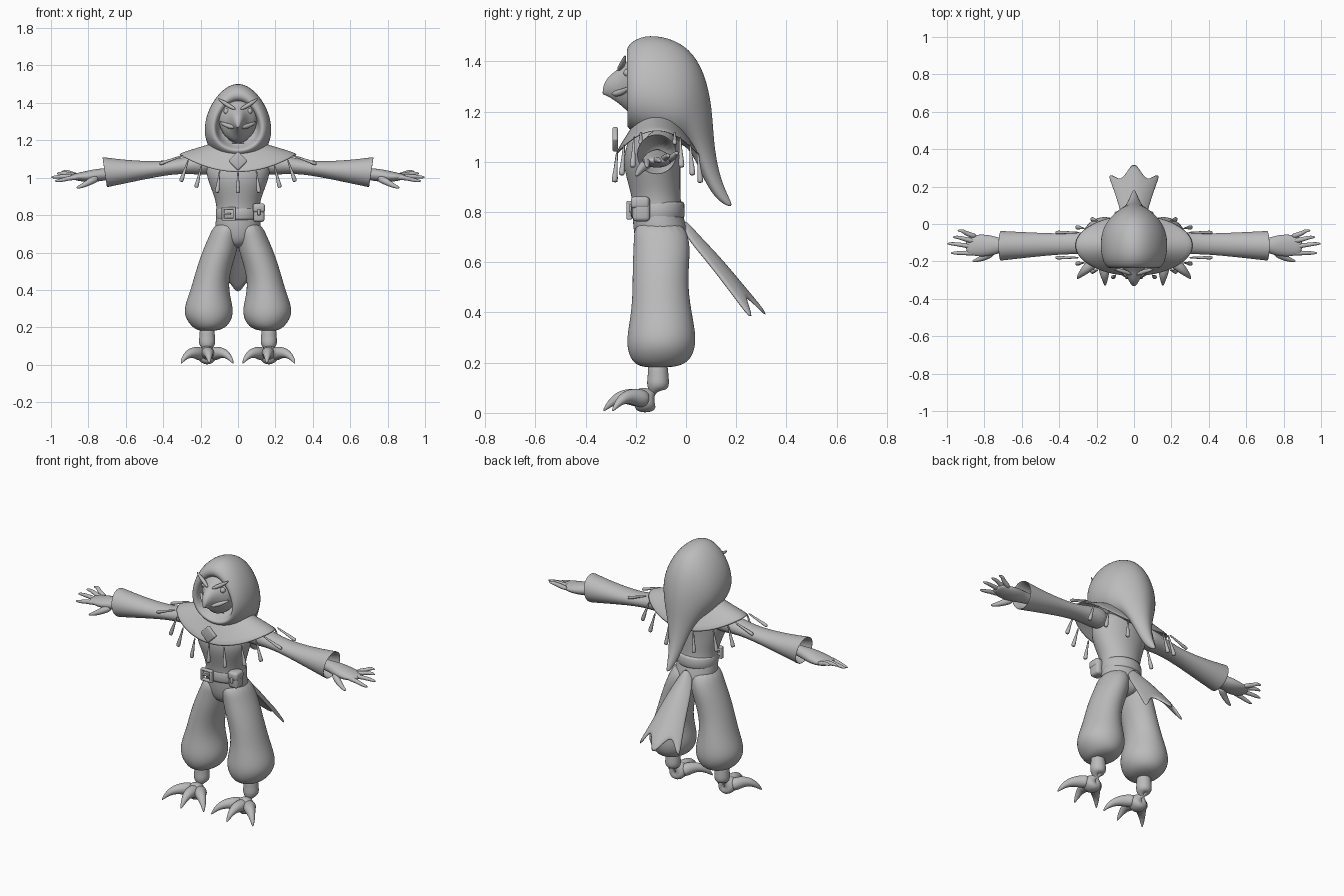
import bpy, bmesh
from math import sin, cos, pi, radians
from mathutils import Vector, Matrix

cube = bpy.data.objects.get("Cube")
if cube:
    bpy.data.objects.remove(cube, do_unlink=True)

grey = bpy.data.materials.new("plain grey")
grey.use_nodes = True
grey.diffuse_color = (0.5, 0.5, 0.5, 1)
grey.node_tree.nodes["Principled BSDF"].inputs["Base Color"].default_value = (0.5, 0.5, 0.5, 1)


def finish(name, bm, mirror=False, thick=0, levels=2, bevel=0):
    """Turn a bmesh into a smooth grey object with the usual modifiers."""
    bmesh.ops.recalc_face_normals(bm, faces=bm.faces)
    for face in bm.faces:
        face.smooth = True
    mesh = bpy.data.meshes.new(name)
    bm.to_mesh(mesh)
    bm.free()
    mesh.materials.append(grey)
    obj = bpy.data.objects.new(name, mesh)
    bpy.context.collection.objects.link(obj)
    if thick:
        obj.modifiers.new("thickness", "SOLIDIFY").thickness = thick
    if bevel:
        mod = obj.modifiers.new("bevel", "BEVEL")
        mod.width, mod.segments = bevel, 3
    if levels:
        mod = obj.modifiers.new("smooth", "SUBSURF")
        mod.levels = mod.render_levels = levels
    if mirror:
        obj.modifiers.new("mirror", "MIRROR")
    return obj


def oval(centre, a, b, sides=16, egg=0):
    """Ring of points; egg widens the side opposite to b."""
    c, a, b = Vector(centre), Vector(a), Vector(b)
    angles = [2 * pi * i / sides for i in range(sides)]
    return [c + a * cos(t) * (1 - egg * sin(t)) + b * sin(t) for t in angles]


def skin(name, rings, closed=True, caps=True, **options):
    """Join neighbouring rings with quads."""
    bm = bmesh.new()
    rows = [[bm.verts.new(p) for p in ring] for ring in rings]
    for low, high in zip(rows, rows[1:]):
        n = len(low)
        for i in range(n if closed else n - 1):
            j = (i + 1) % n
            bm.faces.new((low[i], low[j], high[j], high[i]))
    if caps and closed:
        bm.faces.new(rows[0])
        bm.faces.new(rows[-1])
    return finish(name, bm, **options)


def tube(name, points, sides=8, flat=1, **options):
    """Round limb through points of (x, y, z, radius)."""
    path = [Vector(p[:3]) for p in points]
    rings = []
    for i, p in enumerate(points):
        along = (path[min(i + 1, len(path) - 1)] - path[max(i - 1, 0)]).normalized()
        ref = Vector((0, 0, 1)) if abs(along.z) < 0.8 else Vector((0, 1, 0))
        a = along.cross(ref).normalized()
        rings.append(oval(path[i], a * p[3], along.cross(a) * p[3] * flat, sides))
    return skin(name, rings, **options)


def box(name, centre, size, bevel, turn=0, levels=0):
    bm = bmesh.new()
    bmesh.ops.create_cube(bm, size=1)
    place = Matrix.Translation(centre) @ Matrix.Rotation(turn, 4, "Y") @ Matrix.Diagonal((*size, 1))
    bmesh.ops.transform(bm, matrix=place, verts=bm.verts)
    return finish(name, bm, bevel=bevel, levels=levels)


def upright(rows):
    """Horizontal rings from (z, left x, right x, front y, back y)."""
    return [oval(((l + r) / 2, (f + k) / 2, z), ((r - l) / 2, 0, 0), (0, (k - f) / 2, 0))
            for z, l, r, f, k in rows]


# Torso
torso = [(.62, .06, -.18, -.01), (.7, .13, -.21, .02), (.78, .12, -.215, -.01),
         (.85, .115, -.215, -.02), (.92, .137, -.235, -.02), (1, .17, -.255, -.02),
         (1.07, .18, -.24, -.01), (1.15, .12, -.2, -.03)]
skin("torso", upright([(z, -w, w, f, k) for z, w, f, k in torso]))

# Baggy trousers
leg = [(.77, -.02, .12, -.21, -.01), (.68, -.01, .16, -.21, .02), (.6, .005, .195, -.215, .015),
       (.5, .04, .228, -.215, .01), (.4, .05, .255, -.22, .025), (.3, .02, .295, -.24, .045),
       (.24, .03, .28, -.235, .035), (.195, .065, .24, -.21, .005), (.18, .12, .205, -.165, -.06)]
skin("trouser_legs", upright(leg), mirror=True)

# Clawed feet
tube("ankles", [(.165, -.115, .21, .045), (.165, -.11, .15, .04), (.165, -.112, .09, .055),
                (.165, -.13, .055, .055), (.165, -.17, .05, .055), (.165, -.21, .05, .04)],
     sides=12, mirror=True)
for label, shift, reach in (("inner", -1, .8), ("middle", -.08, 1), ("outer", 1, .8)):
    tube(label + "_toes", [(.165 + shift * .02, -.15, .05, .045),
                           (.165 + shift * .06, -.15 - reach * .08, .068, .036),
                           (.165 + shift * .1, -.15 - reach * .125, .06, .025),
                           (.165 + shift * .128, -.15 - reach * .16, .03, .013),
                           (.165 + shift * .14, -.15 - reach * .18, .006, .003)], mirror=True)

# Sleeves with hollow cuffs
sleeve = [(.13, 1.075, .07, .07), (.25, 1.07, .062, .05), (.34, 1.057, .056, .038),
          (.45, 1.045, .06, .043), (.58, 1.035, .07, .06), (.7, 1.03, .08, .08),
          (.715, 1.03, .082, .083), (.712, 1.03, .074, .075), (.6, 1.03, .05, .045)]
skin("sleeves", [oval((x, -.095 - x * .03, z), (0, w, 0), (h * .15, 0, h))
                 for x, z, w, h in sleeve], mirror=True)

# Hands
palm = [(.6, 1.025, .03, .03), (.7, 1.02, .035, .032), (.76, 1.012, .057, .037),
        (.82, 1.005, .063, .03), (.87, 1.005, .055, .019), (.9, 1.005, .04, .01)]
skin("palms", [oval((x, -.115, z), (0, w, 0), (0, 0, h), 12) for x, z, w, h in palm], mirror=True)
fingers = [("little", -.067, -.035, .945, 1.035), ("ring", -.095, -.07, .97, 1.025),
           ("middle", -.125, -.105, 1, 1.005), ("index", -.155, -.155, .98, .985)]
for label, start, end, tip, z in fingers:
    mid = (start + end) / 2
    tube(label + "_fingers", [(.84, start, 1.005, .017), (.9, mid, (z + 1.012) / 2, .013),
                              (tip - .03, end, z, .011), (tip, end, z - .003, .005)], mirror=True)
tube("thumbs", [(.75, -.145, 1, .025), (.79, -.175, .98, .02), (.83, -.19, .957, .014),
                (.865, -.2, .945, .006)], mirror=True)

# Hood: each ring runs from a top point to a bottom point in the middle plane
hood = [(-.13, 1.38, -.13, 1.2, .1), (-.215, 1.41, -.215, 1.16, .112), (-.238, 1.43, -.24, 1.145, .125),
        (-.235, 1.47, -.225, 1.125, .15), (-.17, 1.51, -.18, 1.1, .175), (-.07, 1.5, -.11, 1.08, .18),
        (.015, 1.455, -.05, 1.07, .165), (.075, 1.36, -.02, 1.07, .135), (.105, 1.22, .01, 1.05, .1),
        (.11, 1.08, .04, 1, .065), (.132, .95, .075, .92, .04), (.165, .87, .12, .85, .022),
        (.187, .825, .17, .82, .008)]
skin("hood", [oval((0, (ty + by) / 2, (tz + bz) / 2), (w, 0, 0), (0, (ty - by) / 2, (tz - bz) / 2), 20, .2)
              for ty, tz, by, bz, w in hood])

# Bird face with a hooked beak
face = [(-.1, 1.42, 1.18, .1), (-.19, 1.42, 1.18, .11), (-.225, 1.415, 1.19, .09),
        (-.25, 1.385, 1.215, .06), (-.28, 1.365, 1.24, .04), (-.31, 1.34, 1.26, .025),
        (-.328, 1.31, 1.268, .012), (-.332, 1.285, 1.267, .004)]
skin("face_and_beak", [oval((0, y, (t + b) / 2), (w, 0, 0), (0, 0, (t - b) / 2), 14, -.15)
                       for y, t, b, w in face])
tube("brows", [(.012, -.272, 1.365, .007), (.05, -.254, 1.385, .014), (.085, -.246, 1.408, .01),
               (.108, -.242, 1.425, .002)], mirror=True)
tube("mouth_corners", [(.015, -.295, 1.27, .012), (.055, -.255, 1.275, .016),
                       (.1, -.222, 1.3, .004)], mirror=True)
bm = bmesh.new()
bmesh.ops.create_uvsphere(bm, u_segments=12, v_segments=8, radius=.016,
                          matrix=Matrix.Translation((.062, -.234, 1.355)))
finish("eyes", bm, mirror=True, levels=1)


# Shoulder cape with a raised edge over the arms
def cape_point(turn, spread):
    side, fore = cos(turn), sin(turn)
    depth = .07 + .1 * spread
    lift = 1.19 - .16 * spread + .1 * spread * side ** 2
    return Vector((side * (.12 + .2 * spread), -.115 + fore * depth, lift))


turns = [2 * pi * i / 32 for i in range(32)]
skin("shoulder_cape", [[cape_point(t, s) for t in turns] for s in (0, .3, .65, 1)],
     caps=False, thick=.012, levels=1)
box("cape_clasp", (0, -.282, 1.09), (.074, .022, .074), .008, turn=radians(45))

# Tassels hanging from the cape edge
angles = {"front_side": -52, "front_edge": -33, "back_edge": 33, "back_side": 52, "back": 75, "front": -72}
for label, degrees in angles.items():
    t = radians(degrees)
    top = cape_point(t, .97)
    swing = Vector((cos(t) * .05, sin(t) * .012, -.125))
    tube(label + "_tassels", [(*(top + swing * f), r) for f, r in
                              ((0, .005), (.4, .006), (.6, .009), (.95, .014), (1, .01))],
         levels=1, mirror=True)
tube("middle_tassel", [(0, -.275, 1.04, .005), (0, -.28, .99, .006), (0, -.283, .925, .014),
                       (0, -.283, .918, .01)], levels=1)
for label, y in (("front", -.18), ("rear", -.045)):
    tube(label + "_arm_tassels", [(.29, y, 1.12, .006), (.35, y, 1.098, .006), (.41, y, 1.077, .012),
                                  (.42, y, 1.073, .007)], levels=1, mirror=True)

# Belt, buckle and pouch
belt = [(.772, .117), (.776, .123), (.84, .121), (.844, .115)]
skin("belt", upright([(z, -w, w, -.112 - w * .9, -.112 + w * .9) for z, w in belt]), levels=1)
for z in (-.03, .03):
    box("buckle_bar", (-.05, -.226, .807 + z), (.075, .022, .014), .005)
for x in (-.03, .03):
    box("buckle_side", (-.05 + x, -.226, .807), (.014, .022, .07), .005)
box("buckle_pin", (-.06, -.228, .807), (.045, .018, .01), .004)
box("pouch", (.112, -.178, .812), (.06, .07, .098), .016)
box("pouch_flap", (.112, -.183, .838), (.066, .074, .048), .014)
box("pouch_catch", (.112, -.222, .815), (.016, .012, .032), .005)

# Forked tail fan, folded down along its middle ridge
spine = [(0, .77, .03), (.05, .71, .06), (.11, .65, .08), (.18, .57, .1), (.25, .485, .125), (.3, .425, .145)]
rows = []
for step, (y, z, w) in enumerate(spine):
    row = []
    for k in range(-6, 7):
        u = k / 6
        grow = (step / 5) ** 3 * (.05 * cos(2 * pi * u) - .03 * abs(u))
        drop = .06 * u * u * (w / .145) ** .5
        row.append(Vector((w * u, y + .65 * grow - .76 * drop, z - .76 * grow - .65 * drop)))
    rows.append(row)
skin("tail_fan", rows, closed=False, thick=.016, levels=1)
